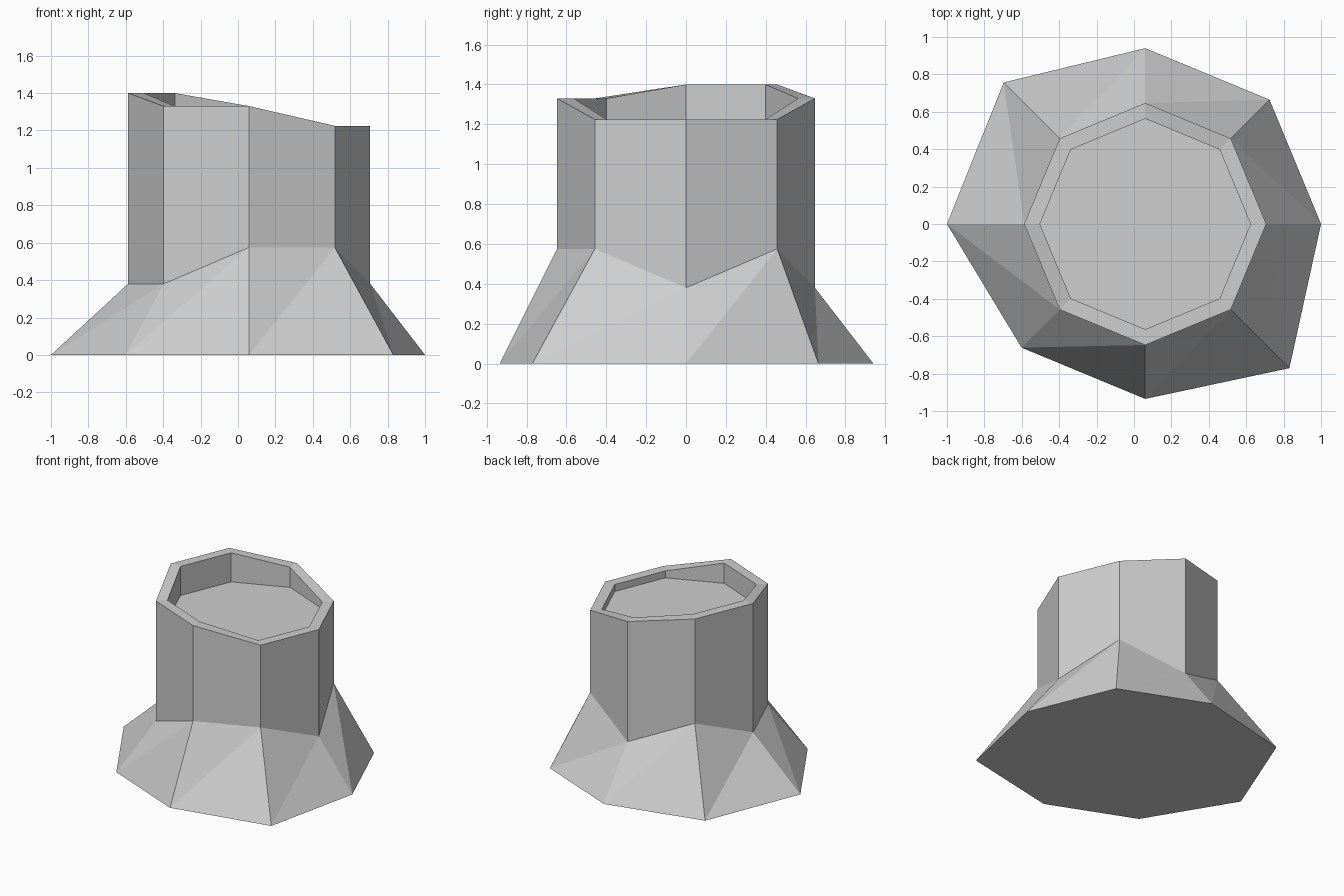
import bpy
import math

cube = bpy.data.objects.get("Cube")
if cube:
    bpy.data.objects.remove(cube, do_unlink=True)

SIDES = 8
AXIS_X = 0.06
FLOOR_Z = 1.17

# Per-corner values, counter-clockwise starting at +x
foot_radius = [0.94, 0.94, 0.94, 1.07, 1.06, 0.935, 0.935, 1.09]
seam_z = [0.38, 0.575, 0.38, 0.575, 0.38, 0.38, 0.575, 0.575]
rim_z = [1.225, 1.225, 1.33, 1.40, 1.40, 1.33, 1.33, 1.225]

stone = bpy.data.materials.new("light grey")
stone.use_nodes = True
grey = (0.62, 0.62, 0.62, 1.0)
stone.diffuse_color = grey
stone.node_tree.nodes["Principled BSDF"].inputs["Base Color"].default_value = grey


def ring(radii, heights):
    """Eight corners around the axis, each with its own radius and height."""
    points = []
    for i, (r, z) in enumerate(zip(radii, heights)):
        a = math.tau * i / SIDES
        points.append((AXIS_X + r * math.cos(a), r * math.sin(a), z))
    return points


def band(lower, upper, triangles=False):
    """Faces joining two rings, given by their index in the ring list."""
    faces = []
    for i in range(SIDES):
        j = (i + 1) % SIDES
        a, b = lower * SIDES + i, lower * SIDES + j
        c, d = upper * SIDES + j, upper * SIDES + i
        faces += [(a, b, c), (a, c, d)] if triangles else [(a, b, c, d)]
    return faces


def cap(index):
    return tuple(range(index * SIDES, (index + 1) * SIDES))


def add_part(name, rings, faces):
    mesh = bpy.data.meshes.new(name)
    mesh.from_pydata([p for r in rings for p in r], [], faces)
    mesh.materials.append(stone)
    mesh.update()
    obj = bpy.data.objects.new(name, mesh)
    bpy.context.collection.objects.link(obj)
    return obj


outer = [0.647] * SIDES
inner = [0.563] * SIDES

# Flared foot with an uneven outline and a flat underside
add_part("flared_base",
         [ring(foot_radius, [0] * SIDES), ring(outer, seam_z)],
         [tuple(reversed(cap(0)))] + band(0, 1, triangles=True))

# Octagonal drum: outer wall, sloping rim, inner wall and recessed floor
add_part("drum",
         [ring(outer, seam_z), ring(outer, rim_z),
          ring(inner, rim_z), ring(inner, [FLOOR_Z] * SIDES)],
         band(0, 1) + band(1, 2) + band(2, 3) + [cap(3)])
